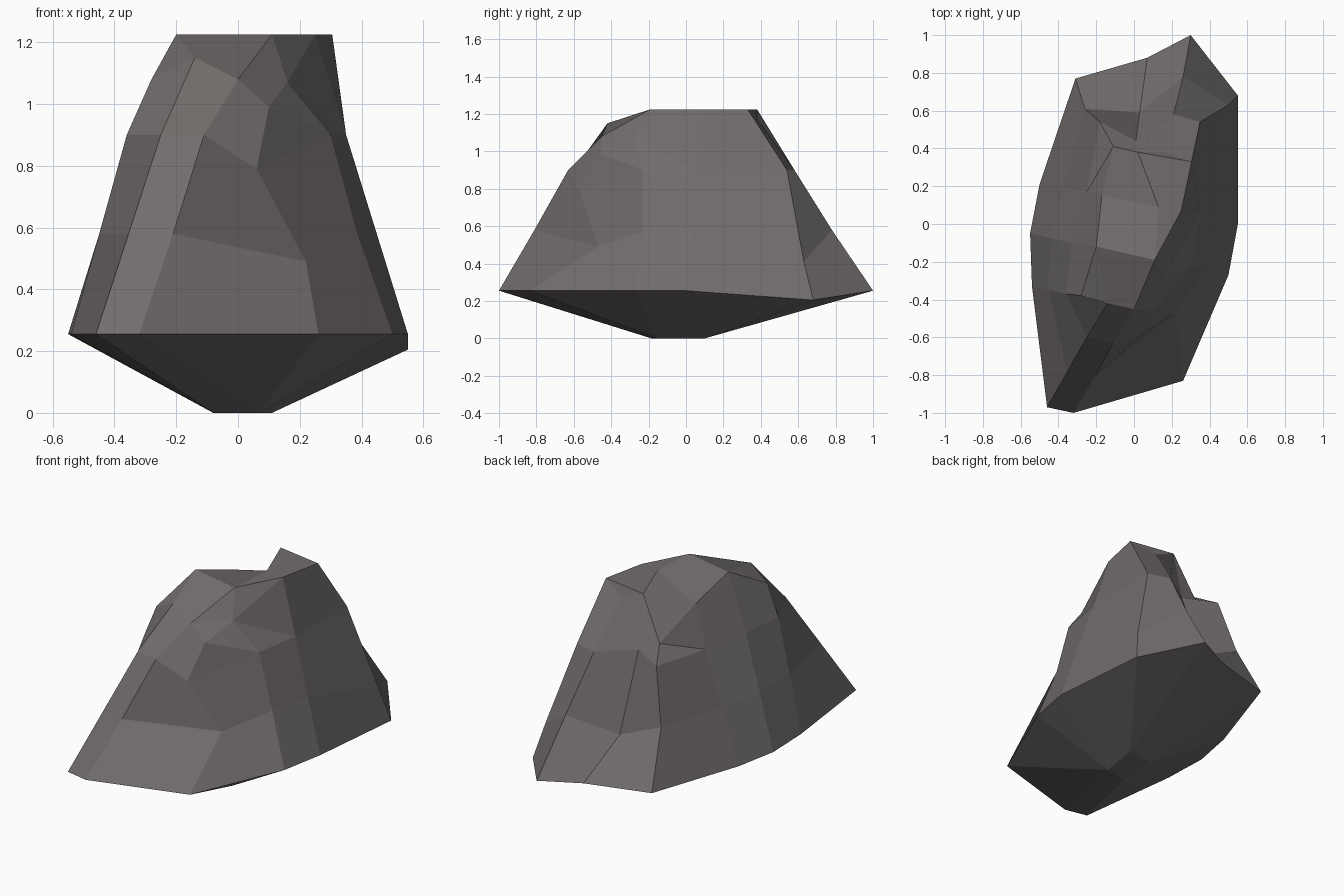
import bpy, bmesh
from mathutils import Vector

if "Cube" in bpy.data.objects:
    bpy.data.objects.remove(bpy.data.objects["Cube"])

# Faceted boulder: vertical ridges running from the wide rim up to the crown.
# Each ridge is rim, (optional shoulder), upper, crown.
ridges = [
    [(-.46, -.97, .255), (-.25, -.60, .90), (-.14, -.42, 1.15)],
    [(-.32, -1.0, .255), (-.21, -.81, .58), (-.11, -.63, .90), (0, -.45, 1.08)],
    [(.26, -.83, .255), (.22, -.47, .49), (.06, -.57, .79), (.10, -.46, .99)],
    [(.50, -.27, .255), (.39, -.23, .57), (.30, -.23, .90), (.16, -.28, 1.07)],
    [(.55, 0, .255), (.35, .05, .90), (.25, .07, 1.225)],
    [(.55, .68, .205), (.50, .63, .41), (.35, .54, .90), (.305, .33, 1.225)],
    [(.30, 1.0, .255), (.26, .78, .58), (.21, .58, .90), (.16, .38, 1.17)],
    [(.07, .88, .255), (.03, .59, .45), (.01, .44, .91), (.02, .38, 1.225)],
    [(-.31, .77, .255), (-.26, .61, .58), (-.18, .54, .90), (-.11, .41, .97)],
    [(-.50, .21, .255), (-.25, .17, .88), (-.17, .15, 1.13)],
    [(-.55, -.05, .255), (-.33, -.10, .90), (-.20, -.12, 1.225)],
    [(-.54, -.33, .255), (-.36, -.37, .90), (-.28, -.38, 1.08)],
]
# Four-cornered foot, and the corner each ridge tapers to
foot = [(-.08, -.185, 0), (.07, -.15, 0), (.11, .10, 0), (-.06, .07, 0)]
corner = [0, 1, 1, 1, 1, 2, 2, 3, 3, 3, 0, 0]
hollows = (2, 3, 8)                         # upper bands that fold inward

bm = bmesh.new()
feet = [bm.verts.new(p) for p in foot]
cols = []
for ridge, c in zip(ridges, corner):
    pts = [Vector(p) for p in ridge]
    if len(pts) == 3:                       # straight ridge: shoulder halfway up
        pts.insert(1, (pts[0] + pts[1]) / 2)
    cols.append([feet[c]] + [bm.verts.new(p) for p in pts])

# Sides and tapered underside
n = len(cols)
for i in range(n):
    a, b = cols[i], cols[(i + 1) % n]
    for k in range(4):
        if k == 3 and i in hollows:
            bm.faces.new((a[3], b[3], a[4]))
            bm.faces.new((b[3], b[4], a[4]))
            continue
        quad = [a[k], b[k], b[k + 1], a[k + 1]]
        bm.faces.new(list(dict.fromkeys(quad)))   # shared foot corner gives a triangle
bm.faces.new(feet[::-1])

# Crown: two inner peaks joined to the ridge tops
t = [c[4] for c in cols]
t += [bm.verts.new((.11, -.19, 1.225)), bm.verts.new((.13, .09, 1.225))]
A, B = 12, 13
for f in [(0, 1, A, 10), (0, 10, 11), (1, 2, 3), (1, 3, A), (3, 4, A), (A, 4, B),
          (A, B, 9, 10), (B, 4, 5, 7), (5, 6, 7), (B, 7, 8, 9)]:
    bm.faces.new([t[i] for i in f])

bmesh.ops.recalc_face_normals(bm, faces=bm.faces[:])
mesh = bpy.data.meshes.new("boulder")
bm.to_mesh(mesh)
bm.free()

# Single warm grey stone colour, flat faces
stone = bpy.data.materials.new("grey stone")
stone.diffuse_color = (.165, .152, .148, 1)
stone.use_nodes = True
stone.node_tree.nodes["Principled BSDF"].inputs["Base Color"].default_value = stone.diffuse_color
mesh.materials.append(stone)
bpy.context.collection.objects.link(bpy.data.objects.new("boulder", mesh))
